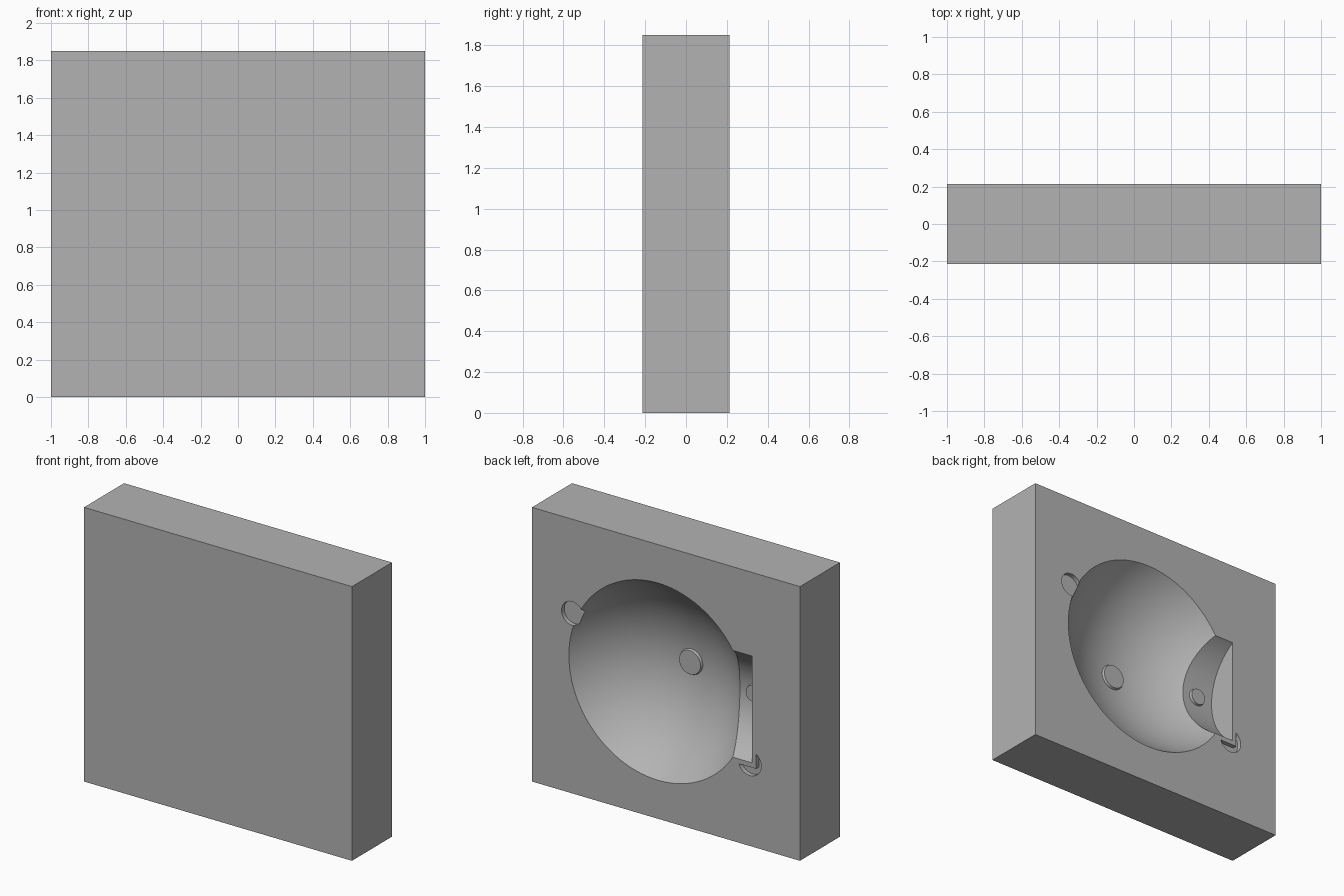
import bpy, math
from mathutils import Matrix

cube = bpy.data.objects.get("Cube")
if cube:
    bpy.data.objects.remove(cube, do_unlink=True)

FACE = 0.213            # y of the parting face
CX, CZ = 0.06, 0.925    # centre of the bowl
RIM, DEPTH = 0.665, 0.36
NOTCH_DEPTH, NOTCH_HALF, NOTCH_END = 0.21, 0.36, -0.643

grey = bpy.data.materials.new("plain grey")
grey.use_nodes = True
colour = (0.45, 0.45, 0.45, 1)
grey.diffuse_color = colour
grey.node_tree.nodes["Principled BSDF"].inputs["Base Color"].default_value = colour


def finish(name):
    ob = bpy.context.object
    ob.name = name
    ob.data.materials.append(grey)
    return ob


def box(name, lo, hi):
    bpy.ops.mesh.primitive_cube_add(size=1)
    ob = finish(name)
    size = [b - a for a, b in zip(lo, hi)]
    mid = [(a + b) / 2 for a, b in zip(lo, hi)]
    ob.data.transform(Matrix.Translation(mid) @ Matrix.Diagonal((*size, 1)))
    return ob


def disc(name, x, z, y0, y1, r0, r1, sides=48):
    """Round plug along y, radius r0 at y0 and r1 at y1."""
    bpy.ops.mesh.primitive_cone_add(vertices=sides, radius1=r1, radius2=r0, depth=y1 - y0)
    ob = finish(name)
    ob.data.transform(Matrix.Translation((x, (y0 + y1) / 2, z)) @ Matrix.Rotation(math.pi / 2, 4, 'X'))
    return ob


def cut(target, cutter):
    cutter.hide_render = True
    mod = target.modifiers.new("cut", 'BOOLEAN')
    mod.operation, mod.solver, mod.object = 'DIFFERENCE', 'EXACT', cutter
    bpy.context.view_layer.objects.active = target
    bpy.ops.object.modifier_apply(modifier=mod.name)
    bpy.data.objects.remove(cutter, do_unlink=True)


def smooth(ob):
    bpy.ops.object.select_all(action='DESELECT')
    ob.select_set(True)
    bpy.context.view_layer.objects.active = ob
    bpy.ops.object.shade_smooth_by_angle(angle=math.radians(25))


# Block
block = box("mould_block", (-1, -FACE, 0), (1, FACE, 1.85))

# Shallow spherical bowl
radius = (RIM ** 2 + DEPTH ** 2) / (2 * DEPTH)
bpy.ops.mesh.primitive_uv_sphere_add(segments=128, ring_count=96, radius=radius)
bowl = finish("bowl_cutter")
bowl.data.transform(Matrix.Translation((CX, FACE - DEPTH + radius, CZ)) @ Matrix.Rotation(math.pi / 2, 4, 'X'))
cut(block, bowl)

# Rounded side notch opening into the bowl
r = (NOTCH_HALF ** 2 + NOTCH_DEPTH ** 2) / (2 * NOTCH_DEPTH)
length = 0.6
bpy.ops.mesh.primitive_cylinder_add(vertices=128, radius=r, depth=length)
notch = finish("notch_cutter")
notch.data.transform(Matrix.Translation((NOTCH_END + length / 2, FACE - NOTCH_DEPTH + r, CZ))
                     @ Matrix.Rotation(math.pi / 2, 4, 'Y'))
cut(block, notch)

# Upper locating recess, open to the bowl rim
cut(block, disc("upper_recess", 0.70, 1.214, FACE - 0.03, FACE + 0.05, 0.08, 0.08))

# Lower locating recess, leaving a thin wall round the notch corner
lower = disc("lower_recess", -0.625, 0.56, FACE - 0.03, FACE + 0.05, 0.085, 0.085)
cut(lower, box("wall_keep", (-0.672, 0, 0.533), (0, 1, 1)))
cut(block, lower)
smooth(block)

# Raised round bosses on the bowl floor and the notch floor
smooth(disc("bowl_boss", CX, CZ, FACE - DEPTH - 0.03, FACE - DEPTH + 0.02, 0.10, 0.08))
floor = FACE - NOTCH_DEPTH
smooth(disc("notch_boss", -0.517, CZ, floor - 0.03, floor + 0.02, 0.065, 0.055))
